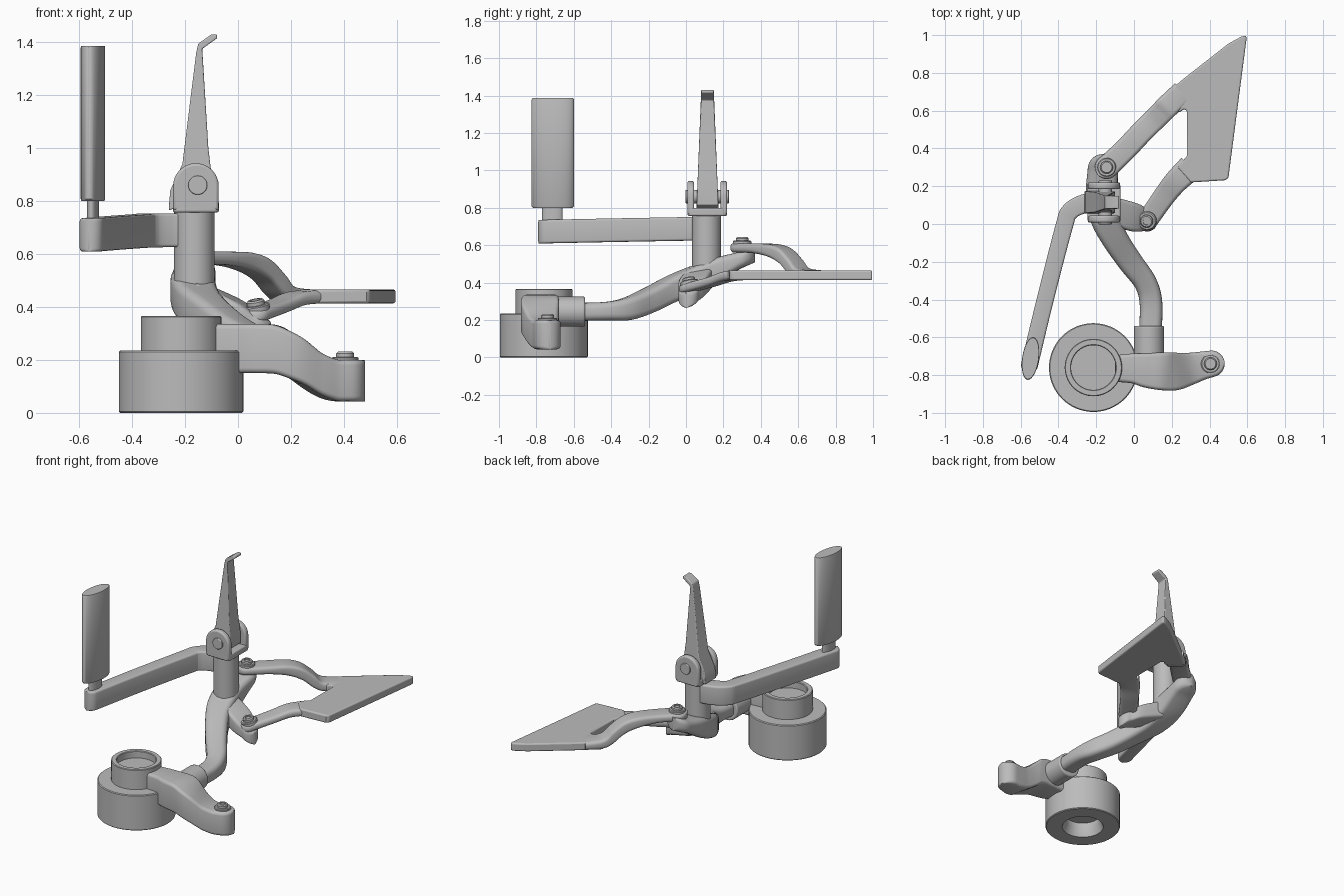
import bpy, bmesh
from math import sin, cos, pi, radians
from mathutils import Vector, Matrix

if "Cube" in bpy.data.objects:
    bpy.data.objects.remove(bpy.data.objects["Cube"])

grey = bpy.data.materials.new("plain_grey")
grey.use_nodes = True
grey.diffuse_color = (0.5, 0.5, 0.5, 1)
grey.node_tree.nodes["Principled BSDF"].inputs["Base Color"].default_value = (0.5, 0.5, 0.5, 1)


def finish(name, bm, bevel=0.0):
    bmesh.ops.recalc_face_normals(bm, faces=bm.faces)
    mesh = bpy.data.meshes.new(name)
    bm.to_mesh(mesh)
    bm.free()
    mesh.materials.append(grey)
    ob = bpy.data.objects.new(name, mesh)
    bpy.context.collection.objects.link(ob)
    if bevel:
        mod = ob.modifiers.new("Bevel", "BEVEL")
        mod.width, mod.segments, mod.limit_method = bevel, 3, "ANGLE"
        mod.angle_limit = radians(40)
    bpy.ops.object.select_all(action="DESELECT")
    ob.select_set(True)
    bpy.context.view_layer.objects.active = ob
    bpy.ops.object.shade_smooth_by_angle(angle=radians(35))
    return ob


def skin(bm, rings):
    """Join rings of equal length and cap both ends."""
    rows = [[bm.verts.new(p) for p in ring] for ring in rings]
    for a, b in zip(rows, rows[1:]):
        for i in range(len(a)):
            j = (i + 1) % len(a)
            bm.faces.new((a[i], a[j], b[j], b[i]))
    bm.faces.new(rows[0])
    bm.faces.new(rows[-1])


def turned(name, profile, loc, rot=(0, 0, 0), scale=(1, 1), sides=48, bevel=0.0):
    """Revolve (radius, height) pairs round a local z axis."""
    turn = Matrix.LocRotScale(Vector(loc), None, None)
    for axis, angle in zip("ZYX", reversed(rot)):
        turn = turn @ Matrix.Rotation(radians(angle), 4, axis)
    bm = bmesh.new()
    skin(bm, [[turn @ Vector((r * scale[0] * cos(2 * pi * i / sides),
                              r * scale[1] * sin(2 * pi * i / sides), z))
               for i in range(sides)] for r, z in profile])
    return finish(name, bm, bevel)


def section(hw, hh, radius):
    """Rounded rectangle, half width by half height."""
    r = min(radius, hw * 0.95, hh * 0.95)
    return [(sx * (hw - r) + r * cos(a), sz * (hh - r) + r * sin(a))
            for q, (sx, sz) in enumerate(((1, 1), (-1, 1), (-1, -1), (1, -1)))
            for a in [(q + k / 4) * pi / 2 for k in range(5)]]


def arm(name, stations, radius=0.02, round_start=False, round_end=False):
    """Smooth bar through stations of x, y, z, half width, half height."""
    pts = [Vector(s) for s in stations]
    ext = [2 * pts[0] - pts[1]] + pts + [2 * pts[-1] - pts[-2]]
    path = []
    for a, b, c, d in zip(ext, ext[1:], ext[2:], ext[3:]):
        for t in [k / 8 for k in range(8)]:
            path.append(0.5 * (2 * b + (c - a) * t + (2 * a - 5 * b + 4 * c - d) * t**2
                               + (3 * b - a - 3 * c + d) * t**3))
    path.append(pts[-1])

    def cap(end, before):
        step = end - before
        step = step / Vector(step[:2]).length
        out = []
        for k in range(1, 9):
            p = end + step * end[3] * sin(k * pi / 17)
            p[3], p[4] = end[3] * cos(k * pi / 17), end[4]
            out.append(p)
        return out

    head = cap(path[0], path[1])[::-1] if round_start else []
    tail = cap(path[-1], path[-2]) if round_end else []
    path = head + path + tail
    rings = []
    for i, p in enumerate(path):
        d = path[min(i + 1, len(path) - 1)] - path[max(i - 1, 0)]
        side = Vector((d[1], -d[0], 0)).normalized()
        rings.append([Vector(p[:3]) + side * u + Vector((0, 0, v))
                      for u, v in section(p[3], p[4], radius)])
    bm = bmesh.new()
    skin(bm, rings)
    return finish(name, bm)


def prism(name, rings, bevel):
    bm = bmesh.new()
    skin(bm, rings)
    return finish(name, bm, bevel)


def bolt(name, loc, rot=(0, 0, 0)):
    turned(name + "_washer", [(0.05, -0.01), (0.05, 0.008), (0.045, 0.012)], loc, rot, sides=32)
    turned(name + "_head", [(0.034, 0), (0.034, 0.025), (0.028, 0.031), (0.018, 0.031),
                            (0.018, 0.024)], loc, rot, sides=24)


# round base with a collar, bored from above and below
turned("base_hub", [(0.11, 0.09), (0.11, 0.05), (0.13, 0), (0.23, 0), (0.235, 0.005),
                    (0.235, 0.23), (0.23, 0.235), (0.152, 0.235), (0.152, 0.362),
                    (0.148, 0.366), (0.122, 0.366), (0.118, 0.362), (0.118, 0.32)],
       (-0.215, -0.76, 0), sides=64)

# stepped foot reaching out from the base
arm("foot_arm", [(-0.1, -0.765, 0.243, 0.07, 0.093), (0, -0.765, 0.243, 0.08, 0.093),
                 (0.07, -0.775, 0.243, 0.092, 0.093), (0.15, -0.78, 0.238, 0.1, 0.092),
                 (0.22, -0.78, 0.205, 0.1, 0.088), (0.3, -0.765, 0.148, 0.085, 0.08),
                 (0.36, -0.75, 0.124, 0.075, 0.078), (0.41, -0.74, 0.122, 0.07, 0.078)],
    round_end=True)
bolt("foot_bolt", (0.405, -0.74, 0.2))

# socket and curved main beam
turned("beam_socket", [(0.08, 0), (0.08, 0.16)], (0.08, -0.7, 0.245), (-90, 0, 0), bevel=0.008)
arm("main_beam", [(0.085, -0.6, 0.243, 0.06, 0.048), (0.09, -0.42, 0.248, 0.06, 0.05),
                  (0.06, -0.31, 0.262, 0.06, 0.062), (-0.02, -0.2, 0.305, 0.065, 0.068),
                  (-0.1, -0.08, 0.365, 0.07, 0.072), (-0.15, 0.03, 0.41, 0.08, 0.075),
                  (-0.17, 0.15, 0.46, 0.085, 0.07), (-0.165, 0.29, 0.52, 0.08, 0.045)],
    radius=0.035, round_end=True)
arm("side_bracket", [(-0.14, 0.08, 0.43, 0.07, 0.06), (0, 0.035, 0.375, 0.075, 0.05),
                     (0.07, 0.015, 0.335, 0.055, 0.04)], round_end=True)

# upright post with clevis and hinge pin
turned("post", [(0.077, 0.42), (0.077, 0.77)], (-0.165, 0.11, 0))
ear = [(-0.086, 0.765), (0.086, 0.765)] + [(0.086 * cos(a * pi / 16), 0.857 + 0.086 * sin(a * pi / 16))
                                           for a in range(17)]
for name, y in (("clevis_front_ear", 0.008), ("clevis_back_ear", 0.184)):
    prism(name, [[(x - 0.159, yy, z) for x, z in ear] for yy in (y, y + 0.036)], 0.01)
prism("clevis_base", [[(-0.159 + u, 0.114 + v, z) for u, v in section(0.087, 0.106, 0.02)]
                      for z in (0.757, 0.8)], 0.008)
turned("hinge_pin", [(0.036, 0), (0.036, 0.232)], (-0.152, -0.002, 0.86), (-90, 0, 0), sides=32, bevel=0.004)

# tall tapering lever with a hooked tip
lever = [(-0.262, 0.765), (-0.2, 0.785), (-0.1, 0.815), (-0.1, 0.9), (-0.112, 1), (-0.135, 1.375),
         (-0.078, 1.416), (-0.08, 1.43), (-0.1, 1.43), (-0.15, 1.395), (-0.158, 1.36),
         (-0.21, 0.94), (-0.256, 0.84)]
prism("lever", [[(x, 0.115 + s * (0.06 - 0.04 * (z - 0.77)), z) for x, z in lever]
                for s in (-1, 1)], 0.005)

# swung arm carrying the upright grip
arm("grip_arm", [(-0.17, 0.12, 0.69, 0.05, 0.064), (-0.265, 0.107, 0.69, 0.05, 0.064),
                 (-0.34, 0.065, 0.689, 0.047, 0.064), (-0.372, -0.02, 0.687, 0.046, 0.063),
                 (-0.47, -0.4, 0.68, 0.045, 0.063), (-0.553, -0.745, 0.673, 0.045, 0.063)],
    radius=0.012, round_end=True)
turned("grip_neck", [(1, 0.7), (1, 0.83)], (-0.548, -0.715, 0), (0, 0, -8), (0.022, 0.055))
turned("grip", [(0.93, 0.8), (1, 0.808), (1, 1.38), (0.96, 1.386)], (-0.548, -0.712, 0),
       (0, 0, -8), (0.044, 0.114))

# flat pedal plate held by two arms
plate = [(0.14, 0.665), (0.26, 0.767), (0.5, 0.955), (0.57, 0.993), (0.595, 0.997), (0.595, 0.975),
         (0.5, 0.245), (0.485, 0.232), (0.3, 0.22), (0.23, 0.3), (0.28, 0.36), (0.28, 0.6),
         (0.265, 0.608), (0.24, 0.59)]
prism("pedal_plate", [[(x, y, z) for x, y in plate] for z in (0.414, 0.466)], 0.01)
arm("upper_pedal_arm", [(-0.145, 0.3, 0.585, 0.062, 0.024), (-0.05, 0.39, 0.583, 0.06, 0.026),
                        (0.03, 0.475, 0.57, 0.06, 0.034), (0.09, 0.535, 0.54, 0.06, 0.04),
                        (0.14, 0.585, 0.485, 0.061, 0.042), (0.18, 0.625, 0.448, 0.062, 0.03),
                        (0.26, 0.7, 0.44, 0.062, 0.025)], round_start=True)
arm("lower_pedal_arm", [(0.07, 0.018, 0.372, 0.055, 0.024), (0.155, 0.14, 0.405, 0.058, 0.024),
                        (0.22, 0.222, 0.432, 0.063, 0.025), (0.3, 0.3, 0.44, 0.07, 0.025)],
    round_start=True)
bolt("upper_pedal_bolt", (-0.145, 0.3, 0.612))
bolt("lower_pedal_bolt", (0.07, 0.018, 0.397), (10, -10, 0))
